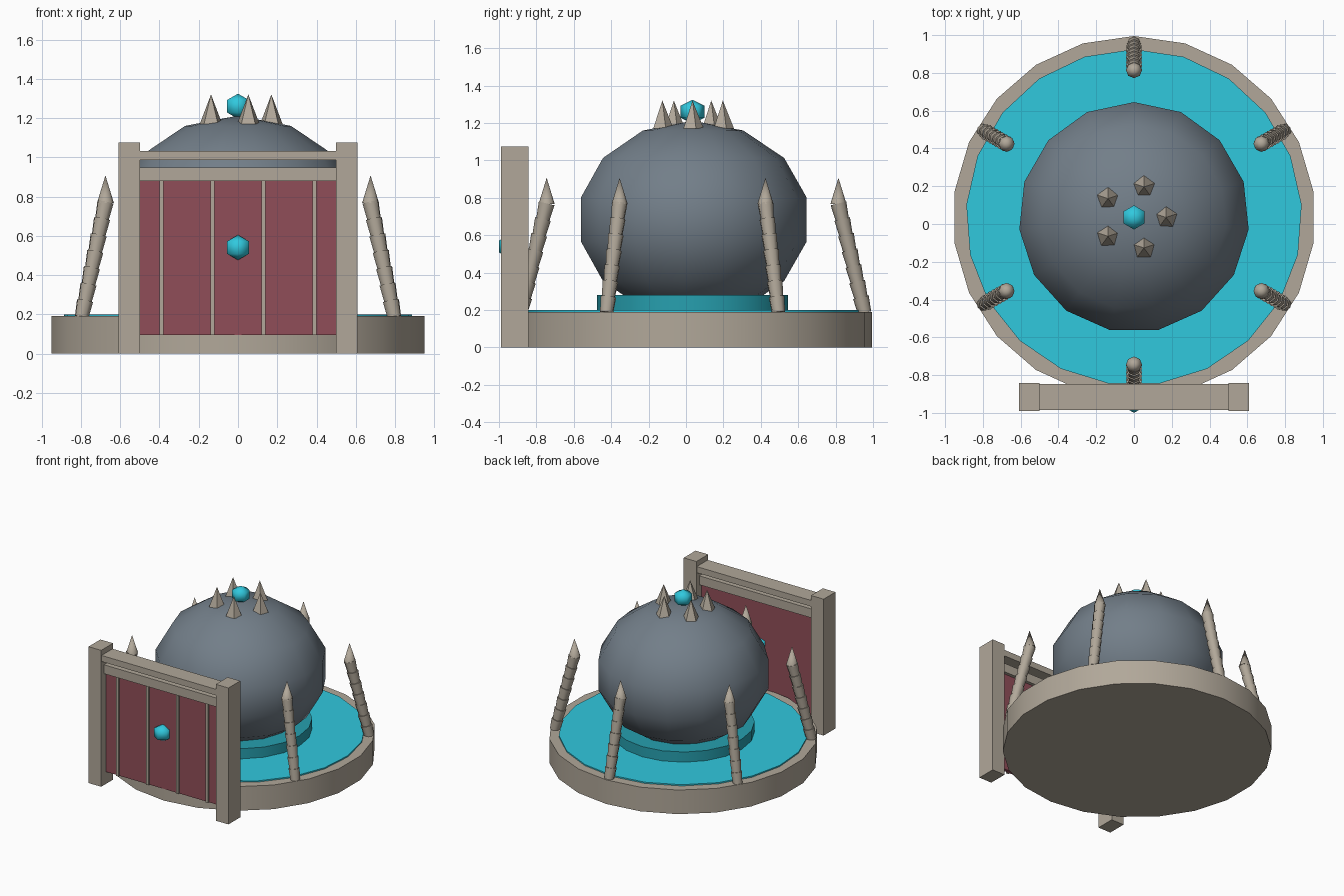
import bpy, bmesh
from math import sin, cos, pi, radians
from mathutils import Vector, Matrix

if "Cube" in bpy.data.objects:
    bpy.data.objects.remove(bpy.data.objects["Cube"])

CY = 0.035  # y of the round base centre


def material(name, rgb):
    m = bpy.data.materials.new(name)
    m.diffuse_color = (*rgb, 1)
    m.use_nodes = True
    m.node_tree.nodes["Principled BSDF"].inputs["Base Color"].default_value = m.diffuse_color
    return m


STONE = material("stone", (0.44, 0.39, 0.32))
CYAN = material("cyan", (0.03, 0.58, 0.73))
TEAL = material("teal", (0.02, 0.35, 0.43))
RED = material("red", (0.28, 0.076, 0.098))
SLATE = material("slate", (0.17, 0.21, 0.25))


def finish(name, bm, mat, smooth=None):
    bmesh.ops.recalc_face_normals(bm, faces=bm.faces)
    me = bpy.data.meshes.new(name)
    bm.to_mesh(me)
    bm.free()
    me.materials.append(mat)
    ob = bpy.data.objects.new(name, me)
    bpy.context.collection.objects.link(ob)
    if smooth:
        bpy.ops.object.select_all(action='DESELECT')
        ob.select_set(True)
        bpy.context.view_layer.objects.active = ob
        bpy.ops.object.shade_smooth_by_angle(angle=radians(smooth))
    return ob


def lathe(bm, profile, n, matrix):
    """Closed solid of revolution; a radius of 0 makes a pole."""
    rings = []
    for r, z in profile:
        count = n if r > 0 else 1
        rings.append([bm.verts.new(matrix @ Vector((r * sin(2 * pi * i / n), r * cos(2 * pi * i / n), z)))
                      for i in range(count)])
    for a, b in zip(rings, rings[1:]):
        for i in range(n):
            j = (i + 1) % n
            quad = [a[i % len(a)], a[j % len(a)], b[j % len(b)], b[i % len(b)]]
            bm.faces.new(list(dict.fromkeys(quad)))
    for end in (rings[0], rings[-1]):
        if len(end) > 1:
            bm.faces.new(end)


def turned(name, profile, n, loc, mat, smooth=None):
    bm = bmesh.new()
    lathe(bm, profile, n, Matrix.Translation(loc))
    return finish(name, bm, mat, smooth)


def box(name, x0, x1, y0, y1, z0, z1, mat):
    bm = bmesh.new()
    size = Matrix.Diagonal((x1 - x0, y1 - y0, z1 - z0, 1))
    mid = Matrix.Translation(((x0 + x1) / 2, (y0 + y1) / 2, (z0 + z1) / 2))
    bmesh.ops.create_cube(bm, size=1, matrix=mid @ size)
    return finish(name, bm, mat)


# Round base, water surface and pedestal
turned("base", [(0.96, 0), (0.96, 0.19)], 22, (0, CY, 0), STONE, 30)
turned("water", [(0.89, 0.15), (0.89, 0.2)], 21, (0, CY, 0), CYAN, 30)
turned("pedestal", [(0.51, 0.19), (0.51, 0.28)], 20, (0, CY, 0), TEAL, 30)

# Flattened dome ball
ball = [(0.626 * sin(pi * k / 7) if 0 < k < 7 else 0, -0.528 * cos(pi * k / 7)) for k in range(8)]
turned("dome", ball, 15, (0, CY, 0.684), SLATE, 60)

# Crown of spikes on the dome
for k in range(5):
    a = 2 * pi * k / 5
    turned("crown_spike", [(0.06, 1.17), (0, 1.32)], 5,
           (0.17 * cos(a), CY + 0.17 * sin(a), 0), STONE)

# Gems on the dome and on the gate
gem = [(0, -0.064), (0.064, -0.032), (0.064, 0.032), (0, 0.064)]
turned("dome_gem", gem, 6, (0, CY, 1.26), CYAN, 70)
turned("gate_gem", gem, 6, (0, -0.936, 0.54), CYAN, 70)

# Leaning segmented pillars with pointed tips
SEGMENTS = 7
for k in range(6):
    a = radians(30 + 60 * k)
    out = Vector((cos(a), sin(a), 0))
    foot = Vector((0, CY, 0.185)) + out * 0.92
    head = Vector((0, CY, 0.77)) + out * 0.78
    step = (head - foot) / SEGMENTS
    turn = step.to_track_quat('Z', 'Y').to_matrix().to_4x4()
    bm = bmesh.new()
    for s in range(SEGMENTS):
        lathe(bm, [(0.036, 0), (0.043, step.length)], 8,
              Matrix.Translation(foot + step * s) @ turn)
    finish("pillar_shaft", bm, STONE, 50)
    turned("pillar_tip", [(0.043, 0), (0, 0.14)], 8, head - Vector((0, 0, 0.003)), STONE, 50)

# Gate: posts, beams, panel and battens
for s in (-1, 1):
    x0, x1 = sorted((s * 0.5, s * 0.61))
    box("gate_post", x0, x1, -0.99, -0.843, 0, 1.075, STONE)
box("gate_top_beam", -0.5, 0.5, -0.985, -0.848, 0.985, 1.033, STONE)
box("gate_rail", -0.5, 0.5, -0.955, -0.88, 0.878, 0.948, STONE)
box("gate_panel", -0.5, 0.5, -0.93, -0.905, 0.095, 0.88, RED)
for x in (-0.39, -0.13, 0.13, 0.39):
    box("gate_batten", x - 0.01, x + 0.01, -0.945, -0.925, 0.095, 0.88, STONE)
